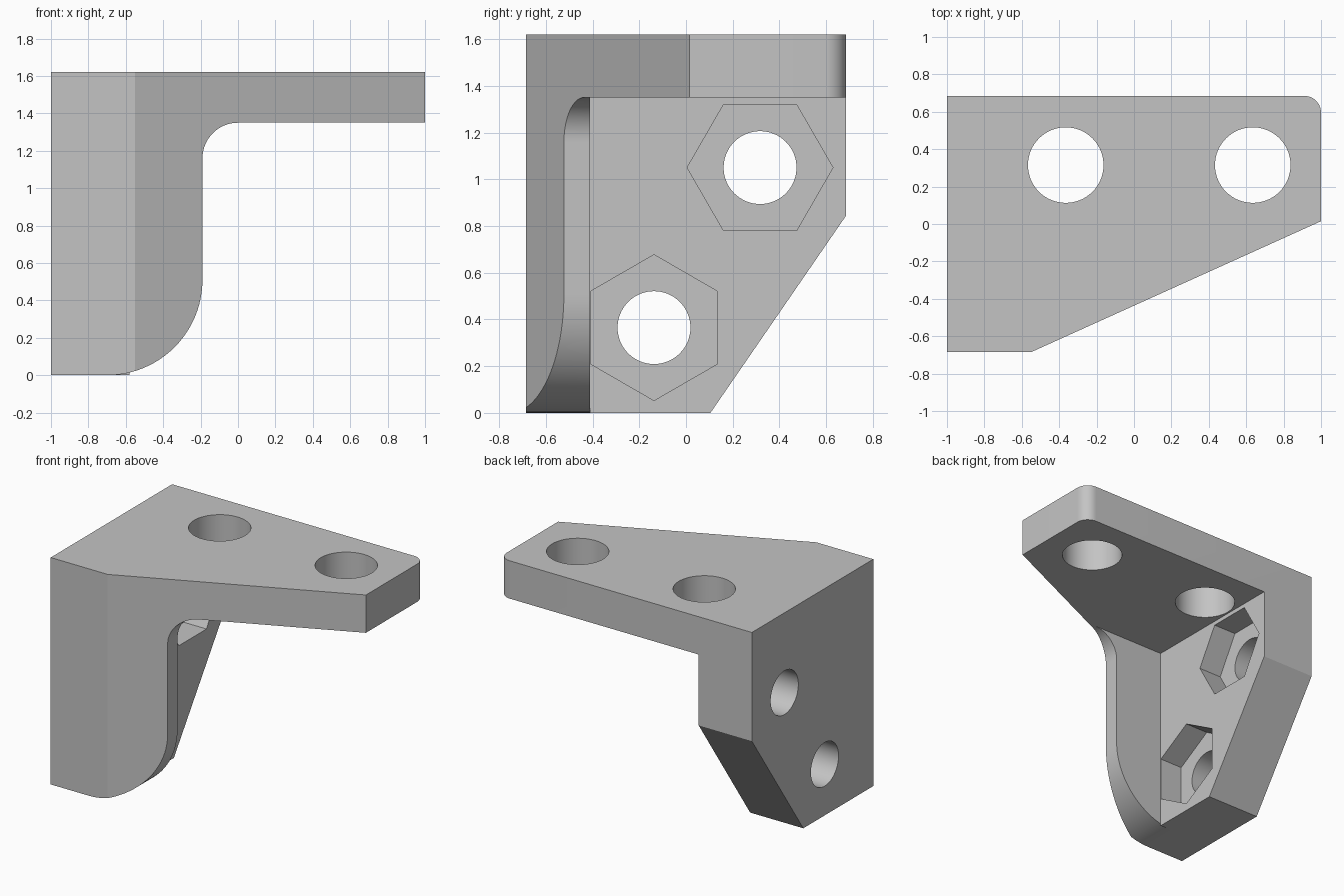
import bpy, bmesh
from math import sin, cos, radians

cube = bpy.data.objects.get("Cube")
if cube:
    bpy.data.objects.remove(cube, do_unlink=True)

grey = bpy.data.materials.new("plain_grey")
grey.use_nodes = True
colour = (0.55, 0.55, 0.55, 1)
grey.diffuse_color = colour
grey.node_tree.nodes["Principled BSDF"].inputs["Base Color"].default_value = colour


def arc(a, b, r, start, end, steps):
    """Points along an arc centred on (a, b), angles in degrees."""
    angles = [radians(start + (end - start) * i / steps) for i in range(steps + 1)]
    return [(a + r * cos(t), b + r * sin(t)) for t in angles]


def prism(name, outline, axis, low, high):
    """Extrude a flat outline along the x, y or z axis."""
    place = {"x": lambda a, b, t: (t, a, b),
             "y": lambda a, b, t: (a, t, b),
             "z": lambda a, b, t: (a, b, t)}[axis]
    bm = bmesh.new()
    ends = [[bm.verts.new(place(a, b, t)) for a, b in outline] for t in (low, high)]
    for end in ends:
        bm.faces.new(end)
    for i in range(len(outline)):
        bm.faces.new((ends[0][i - 1], ends[0][i], ends[1][i], ends[1][i - 1]))
    bmesh.ops.recalc_face_normals(bm, faces=bm.faces)
    mesh = bpy.data.meshes.new(name)
    bm.to_mesh(mesh)
    bm.free()
    mesh.materials.append(grey)
    obj = bpy.data.objects.new(name, mesh)
    bpy.context.collection.objects.link(obj)
    return obj


def circle(a, b, r, sides=64, turn=0):
    return arc(a, b, r, turn, turn + 360, sides)[:-1]


top_z, plate_z = 1.62, 1.35      # top plate
wall_x, web_y = -0.58, -0.41     # inner faces of the side wall and front web

# Solid block with the outline of the top plate
corner = arc(0.91, 0.595, 0.09, 0, 90, 12)
bracket = prism("bracket", [(-1, -0.685), (-0.55, -0.685), (1, 0.015)] + corner
                + [(-1, 0.685)], "z", 0, top_z)

cutters = []

# Open space behind the web and under the plate
cutters.append(prism("bay_cutter", [(wall_x, -1), (2, -1), (2, plate_z), (wall_x, plate_z)],
                     "y", web_y, 1))

# Rounded free edge of the front web
web_edge = arc(-0.7, 0.51, 0.51, -90, 0, 24) + arc(0, 1.16, 0.19, 180, 90, 16)
cutters.append(prism("web_cutter", [(-0.7, -1)] + web_edge + [(2, plate_z), (2, -1)],
                     "y", -1, web_y))

# Sloping lower back corner of the side wall
slope = 0.805 / 0.575
cutters.append(prism("slope_cutter", [(0.11 - 0.2 / slope, -0.2), (2, -0.2),
                                      (2, 0.915 + slope * 1.315)], "x", -2, 0))

# Bolt holes through the top plate
for x in (-0.365, 0.635):
    cutters.append(prism("plate_hole_cutter", circle(x, 0.315, 0.202), "z", 1, 2))

# Bolt holes and hexagonal nut pockets in the side wall
for y, z, turn in ((0.317, 1.05, 0), (-0.137, 0.365, 30)):
    cutters.append(prism("wall_hole_cutter", circle(y, z, 0.156), "x", -2, -0.4))
    cutters.append(prism("nut_pocket_cutter", circle(y, z, 0.312, 6, turn),
                         "x", wall_x - 0.18, -0.4))

for cutter in cutters:
    cutter.hide_render = True
    cut = bracket.modifiers.new(cutter.name, "BOOLEAN")
    cut.operation, cut.solver, cut.object = "DIFFERENCE", "EXACT", cutter

# Apply the cuts and remove the cutters
bpy.context.view_layer.update()
graph = bpy.context.evaluated_depsgraph_get()
result = bpy.data.meshes.new_from_object(bracket.evaluated_get(graph))
bracket.modifiers.clear()
bracket.data = result
for cutter in cutters:
    bpy.data.objects.remove(cutter, do_unlink=True)

# Smooth the round surfaces and keep the edges crisp
bpy.ops.object.select_all(action="DESELECT")
bracket.select_set(True)
bpy.context.view_layer.objects.active = bracket
bpy.ops.object.shade_smooth_by_angle(angle=radians(15))
